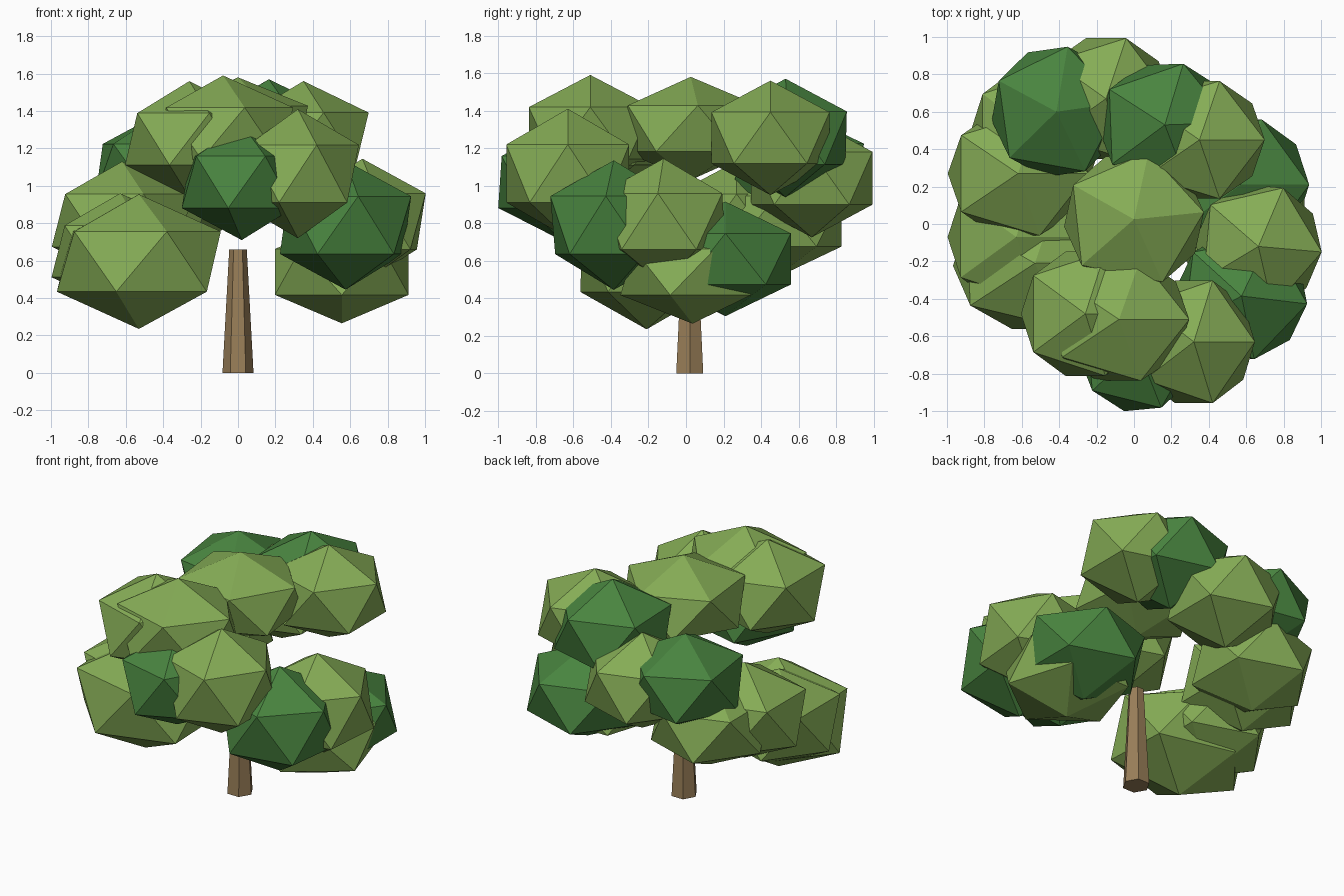
import bpy, bmesh
from math import radians
from mathutils import Matrix

if "Cube" in bpy.data.objects:
    bpy.data.objects.remove(bpy.data.objects["Cube"])


def material(name, rgb):
    m = bpy.data.materials.new(name)
    m.diffuse_color = (*rgb, 1)
    m.use_nodes = True
    m.node_tree.nodes["Principled BSDF"].inputs["Base Color"].default_value = m.diffuse_color
    return m


LIGHT = material("light_leaf_green", (0.235, 0.413, 0.092))
DARK = material("dark_leaf_green", (0.066, 0.232, 0.050))
BARK = material("bark_brown", (0.320, 0.210, 0.098))


def add_object(name, bm, mat):
    mesh = bpy.data.meshes.new(name)
    bm.to_mesh(mesh)
    bm.free()
    mesh.materials.append(mat)
    ob = bpy.data.objects.new(name, mesh)
    bpy.context.collection.objects.link(ob)
    return ob


def leaf_clump(name, center, size, turn, mat):
    # squashed 20-sided ball, pole up
    bm = bmesh.new()
    bmesh.ops.create_icosphere(
        bm, subdivisions=1, radius=1,
        matrix=Matrix.Translation(center) @ Matrix.Diagonal((*size, 1))
        @ Matrix.Rotation(radians(turn), 4, 'Z'))
    add_object(name, bm, mat)


# trunk: tapered six-sided post
bm = bmesh.new()
bmesh.ops.create_cone(bm, cap_ends=True, segments=6, radius1=0.083, radius2=0.047, depth=0.66,
                      matrix=Matrix.Translation((0, 0.02, 0.33)) @ Matrix.Rotation(radians(90), 4, 'Z'))
add_object("trunk", bm, BARK)

# leaf clumps: centre, half sizes, turn, colour
clumps = [
    # crown top
    ((0.00, 0.025, 1.305), (0.42, 0.41, 0.275), 6, LIGHT),
    ((0.35, 0.45, 1.255), (0.39, 0.37, 0.305), 0, LIGHT),
    ((0.165, 0.53, 1.255), (0.40, 0.38, 0.315), 2, DARK),
    ((-0.415, 0.60, 1.09), (0.39, 0.395, 0.30), 8, DARK),
    # crown front
    ((-0.08, -0.51, 1.28), (0.42, 0.385, 0.31), 0, LIGHT),
    ((-0.26, -0.48, 1.25), (0.385, 0.39, 0.31), 0, LIGHT),
    ((0.32, -0.63, 1.065), (0.365, 0.385, 0.345), 0, LIGHT),
    ((0.02, -0.665, 1.02), (0.36, 0.385, 0.31), 5, DARK),
    # right side
    ((0.555, 0.035, 0.54), (0.42, 0.43, 0.275), 18, LIGHT),
    ((0.665, -0.12, 0.81), (0.38, 0.38, 0.335), -5, LIGHT),
    ((0.575, -0.385, 0.79), (0.395, 0.385, 0.345), -7, DARK),
    ((0.57, 0.21, 0.61), (0.41, 0.41, 0.305), 0, DARK),
    # back and left side
    ((-0.15, 0.67, 1.04), (0.39, 0.38, 0.315), 0, LIGHT),
    ((-0.52, 0.48, 0.81), (0.40, 0.41, 0.30), 0, LIGHT),
    ((-0.62, 0.27, 0.815), (0.42, 0.39, 0.315), 0, LIGHT),
    ((-0.63, -0.07, 0.65), (0.41, 0.41, 0.31), 0, LIGHT),
    ((-0.53, -0.21, 0.595), (0.49, 0.41, 0.36), 2, LIGHT),
]
for i, (center, size, turn, mat) in enumerate(clumps, 1):
    leaf_clump(f"leaf_clump_{i:02d}", center, size, turn, mat)
